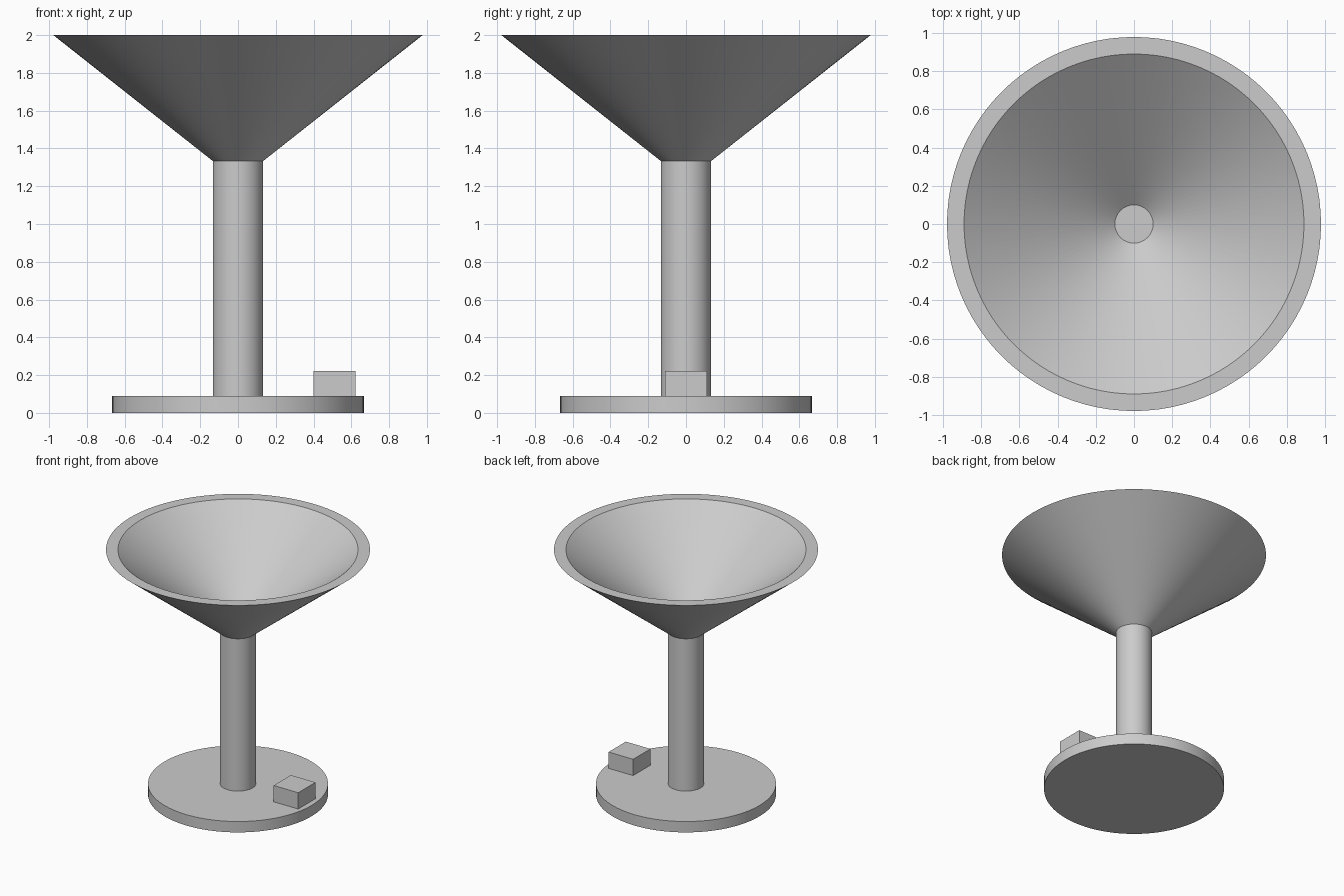
import bpy
import bmesh
import math

if "Cube" in bpy.data.objects:
    bpy.data.objects.remove(bpy.data.objects["Cube"])

U = 1 / 45      # design unit
SEGMENTS = 96

grey = bpy.data.materials.new("plain_grey")
grey.diffuse_color = (0.6, 0.6, 0.6, 1)
grey.use_nodes = True
grey.node_tree.nodes["Principled BSDF"].inputs["Base Color"].default_value = grey.diffuse_color


def finish(bm, name):
    """Turn a bmesh into a named, coloured object."""
    mesh = bpy.data.meshes.new(name)
    bm.to_mesh(mesh)
    bm.free()
    mesh.materials.append(grey)
    obj = bpy.data.objects.new(name, mesh)
    bpy.context.collection.objects.link(obj)
    return obj


def lathe(name, profile):
    """Revolve (radius, height) points, listed from bottom outside upward, about z."""
    bm = bmesh.new()
    rings = []
    for r, z in profile:
        if r == 0:
            rings.append([bm.verts.new((0, 0, z * U))] * SEGMENTS)
            continue
        angles = [2 * math.pi * i / SEGMENTS for i in range(SEGMENTS)]
        rings.append([bm.verts.new((r * U * math.cos(a), r * U * math.sin(a), z * U))
                      for a in angles])
    for low, high in zip(rings, rings[1:]):
        for i in range(SEGMENTS):
            j = (i + 1) % SEGMENTS
            corners = list(dict.fromkeys((low[i], low[j], high[j], high[i])))
            bm.faces.new(corners)
    obj = finish(bm, name)
    bpy.ops.object.select_all(action='DESELECT')
    obj.select_set(True)
    bpy.context.view_layer.objects.active = obj
    bpy.ops.object.shade_smooth_by_angle(angle=math.radians(30))
    return obj


# Round foot, open only where the stem joins it
lathe("base", [(0, 0), (30, 0), (30, 4), (6, 4)])

# Straight column
lathe("stem", [(6, 4), (6, 60)])

# Conical bowl with thick wall, flat rim and small flat floor
lathe("bowl", [(6, 60), (44, 90), (40, 90), (4.5, 62), (0, 62)])

# Small block standing on the foot
bm = bmesh.new()
bmesh.ops.create_cube(bm, size=1)
bmesh.ops.scale(bm, vec=(10 * U, 10 * U, 6 * U), verts=bm.verts)
bmesh.ops.translate(bm, vec=(23 * U, 0, 7 * U), verts=bm.verts)
finish(bm, "block")
